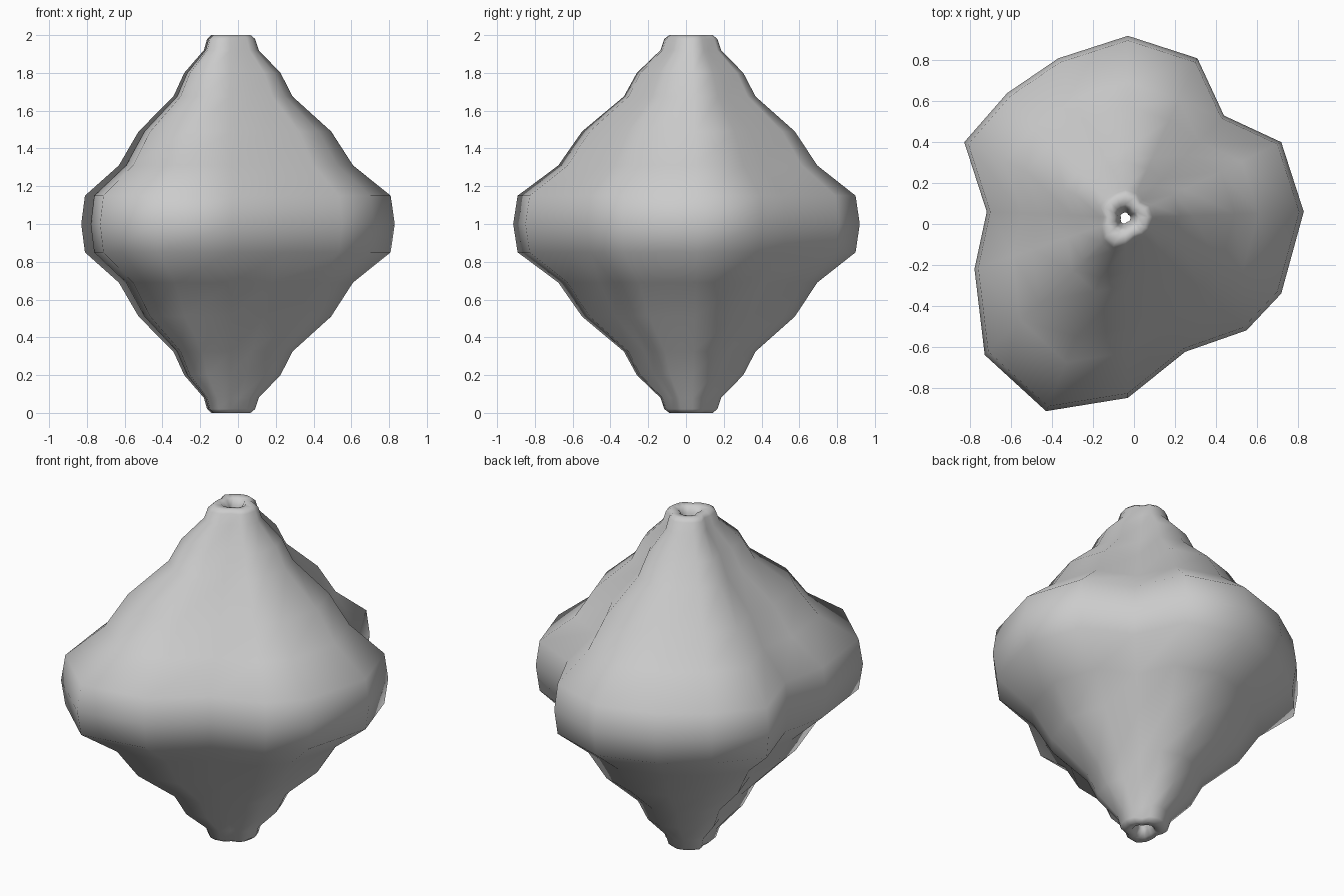
import bpy, bmesh

if "Cube" in bpy.data.objects:
    bpy.data.objects.remove(bpy.data.objects["Cube"])

# Lobed outline at the widest level
OUTLINE = [(-0.03, 0.92), (-0.37, 0.81), (-0.62, 0.64), (-0.83, 0.40),
           (-0.72, 0.06), (-0.78, -0.22), (-0.73, -0.64), (-0.43, -0.915),
           (-0.03, -0.85), (0.25, -0.625), (0.55, -0.52), (0.72, -0.34),
           (0.83, 0.06), (0.72, 0.40), (0.44, 0.53), (0.31, 0.81)]
CX, CY = -0.043, 0.03   # axis of the central bore

# (height above the middle, scale of the outline): outer wall, then bore
OUTER = [(0, 1), (0.15, 0.975), (0.31, 0.747), (0.49, 0.614), (0.675, 0.38),
         (0.80, 0.307), (0.92, 0.175), (0.98, 0.153), (1.0, 0.125)]
BORE = [(0.995, 0.075), (0.96, 0.052), (0.88, 0.03)]

half = OUTER + BORE
profile = half + [(-z, s) for z, s in reversed(half[1:])]

# Loft the scaled outlines into one closed ring-shaped body
bm = bmesh.new()
rings = [[bm.verts.new((CX + (x - CX) * s, CY + (y - CY) * s, 1 + z))
          for x, y in OUTLINE] for z, s in profile]
n = len(OUTLINE)
for i, lower in enumerate(rings):
    upper = rings[(i + 1) % len(rings)]
    for j in range(n):
        k = (j + 1) % n
        bm.faces.new((lower[j], lower[k], upper[k], upper[j]))
bmesh.ops.recalc_face_normals(bm, faces=bm.faces)
for f in bm.faces:
    f.smooth = True

mesh = bpy.data.meshes.new("lobed_spindle_body")
bm.to_mesh(mesh)
bm.free()
body = bpy.data.objects.new("lobed_spindle_body", mesh)
bpy.context.collection.objects.link(body)
